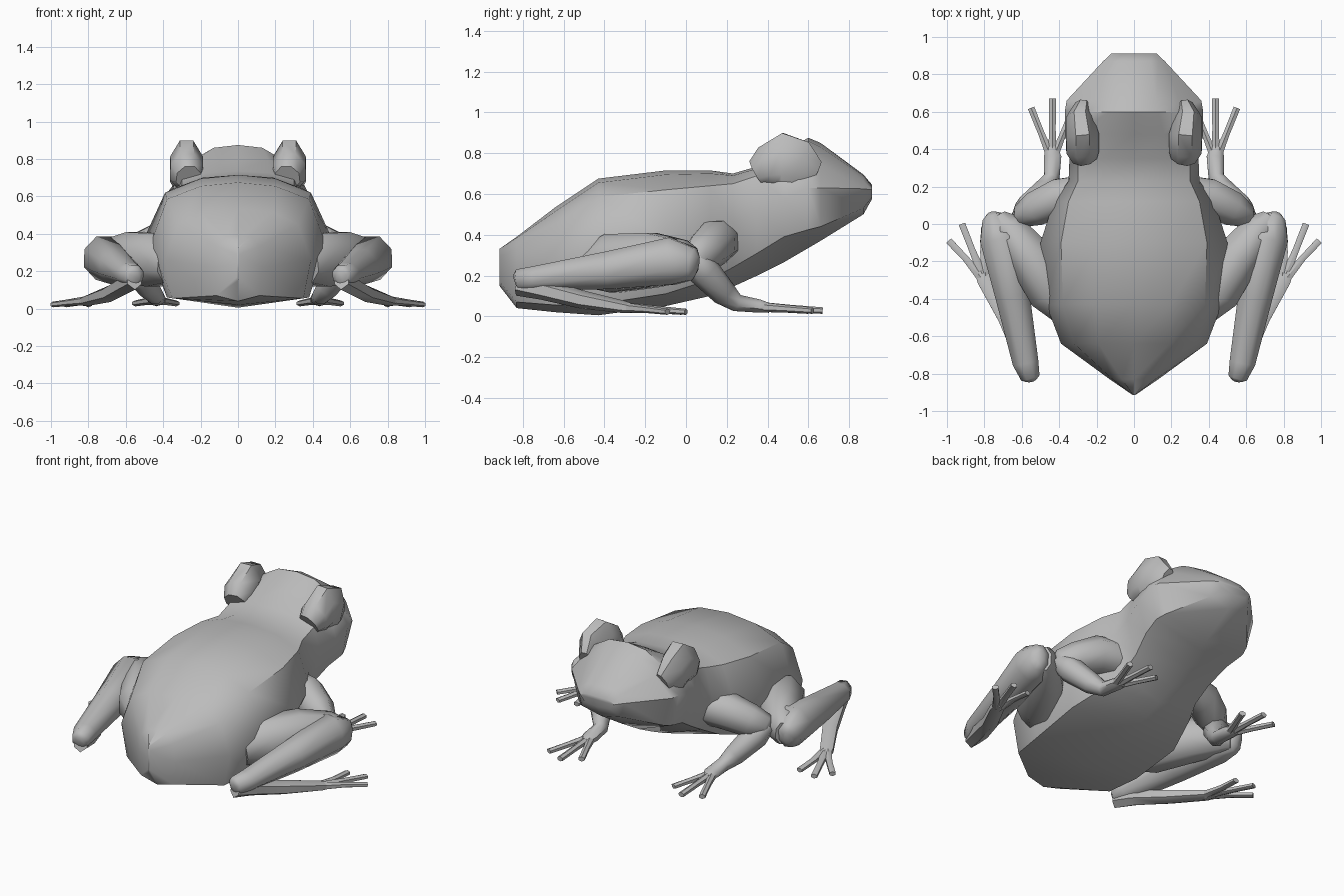
import bpy, bmesh, math
from mathutils import Vector

skin = bpy.data.materials.new("grey skin")
skin.diffuse_color = (0.5, 0.5, 0.5, 1)


def finish(name, bm, angle=50):
    bmesh.ops.recalc_face_normals(bm, faces=bm.faces)
    me = bpy.data.meshes.new(name)
    bm.to_mesh(me)
    bm.free()
    ob = bpy.data.objects.new(name, me)
    bpy.context.collection.objects.link(ob)
    me.materials.append(skin)
    bpy.ops.object.select_all(action='DESELECT')
    ob.select_set(True)
    bpy.context.view_layer.objects.active = ob
    bpy.ops.object.shade_smooth_by_angle(angle=math.radians(angle))
    return ob


def loft(name, rings, angle=50):
    """Skin a list of closed rings and cap both ends."""
    bm = bmesh.new()
    vs = [[bm.verts.new(p) for p in r] for r in rings]
    n = len(vs[0])
    for a, b in zip(vs, vs[1:]):
        for i in range(n):
            j = (i + 1) % n
            bm.faces.new((a[i], a[j], b[j], b[i]))
    bm.faces.new(vs[0])
    bm.faces.new(vs[-1])
    bmesh.ops.remove_doubles(bm, verts=bm.verts, dist=0.002)
    return finish(name, bm, angle)


def limb(name, path, sides=8):
    """Tapered limb on both sides; path rows are x, y, z, half width, half height."""
    pts = [Vector(p[:3]) for p in path]
    for s, label in ((1, "right"), (-1, "left")):
        rings = []
        for i, p in enumerate(path):
            t = (pts[min(i + 1, len(pts) - 1)] - pts[max(i - 1, 0)]).normalized()
            side = t.cross(Vector((0, 0, 1))).normalized()
            up = side.cross(t)
            ring = []
            for k in range(sides):
                a = 2 * math.pi * (k + 0.5) / sides
                q = pts[i] + side * p[3] * math.cos(a) + up * p[4] * math.sin(a)
                ring.append((s * q.x, q.y, q.z))
            rings.append(ring)
        loft(label + "_" + name, rings)


# Body and head: y, top z, then half-section points (x, z), bottom z
sections = [
    (-.915, .33, [(.004, .32), (.006, .29), (.006, .24), (.004, .17)], .15),
    (-.83, .39, [(.065, .385), (.115, .335), (.13, .22), (.115, .07)], .04),
    (-.64, .535, [(.19, .515), (.32, .45), (.39, .26), (.35, .055)], .02),
    (-.43, .675, [(.20, .655), (.38, .585), (.47, .34), (.38, .06)], .005),
    (-.10, .715, [(.20, .695), (.39, .62), (.50, .38), (.39, .11)], .05),
    (.12, .715, [(.19, .70), (.35, .64), (.43, .42), (.32, .18)], .10),
    (.23, .70, [(.18, .69), (.30, .65), (.35, .46), (.28, .24)], .145),
    (.35, .735, [(.17, .725), (.30, .69), (.345, .52), (.28, .31)], .20),
    (.48, .81, [(.16, .80), (.32, .73), (.37, .58), (.31, .39)], .265),
    (.60, .875, [(.13, .86), (.25, .79), (.37, .63), (.33, .425)], .335),
    (.66, .85, [(.12, .83), (.24, .745), (.36, .63), (.31, .44)], .37),
    (.87, .695, [(.09, .69), (.13, .665), (.165, .625), (.14, .53)], .50),
    (.912, .645, [(.06, .64), (.10, .635), (.12, .62), (.09, .585)], .575),
]
rings = []
for y, top, half, bottom in sections:
    rings.append([(0, y, top)] + [(x, y, z) for x, z in half] + [(0, y, bottom)]
                 + [(-x, y, z) for x, z in reversed(half)])
loft("body_and_head", rings, 45)

# Eye bumps: rounded knobs sunk into the head, steep behind
limb("eye_bump", [
    (.265, .35, .70, .07, .075),
    (.275, .40, .73, .095, .115),
    (.275, .475, .755, .095, .155),
    (.29, .55, .73, .08, .145),
    (.275, .63, .69, .045, .08),
])

# Hind legs
limb("thigh", [
    (.36, -.47, .24, .09, .11),
    (.44, -.36, .26, .14, .155),
    (.56, -.17, .275, .13, .145),
    (.68, -.02, .27, .10, .11),
    (.725, .035, .26, .05, .08),
])
limb("shin", [
    (.765, .055, .25, .025, .045),
    (.757, .035, .255, .06, .085),
    (.715, -.07, .27, .12, .125),
    (.65, -.38, .225, .10, .10),
    (.58, -.74, .185, .075, .065),
    (.555, -.82, .175, .055, .06),
    (.552, -.835, .17, .03, .035),
])
limb("hind_foot", [
    (.555, -.82, .16, .045, .06),
    (.595, -.70, .13, .055, .05),
    (.685, -.50, .08, .05, .045),
    (.80, -.30, .045, .045, .03),
    (.83, -.24, .035, .03, .02),
], 6)
for n, (x, y) in enumerate([(.80, -.02), (.92, 0), (.99, -.09)]):
    limb(f"hind_toe_{n + 1}", [
        (.79, -.32, .045, .03, .026),
        ((.81 + x) / 2, (y - .28) / 2, .033, .02, .018),
        (x, y, .022, .021, .015),
    ], 6)

# Front legs
limb("upper_arm", [
    (.25, .16, .37, .11, .115),
    (.40, .14, .36, .11, .115),
    (.52, .085, .31, .10, .10),
    (.60, .045, .27, .065, .085),
    (.625, .035, .26, .03, .05),
])
limb("forearm", [
    (.605, .015, .30, .03, .03),
    (.595, .03, .285, .065, .06),
    (.56, .085, .225, .08, .08),
    (.48, .185, .115, .06, .065),
    (.44, .25, .065, .045, .045),
    (.435, .36, .05, .05, .035),
    (.44, .41, .04, .035, .025),
])
for n, (x, y) in enumerate([(.33, .60), (.435, .67), (.55, .62)]):
    limb(f"finger_{n + 1}", [
        (.437, .34, .047, .028, .026),
        ((.437 + x) / 2, (.34 + y) / 2, .038, .02, .019),
        (x, y, .028, .021, .016),
    ], 6)
